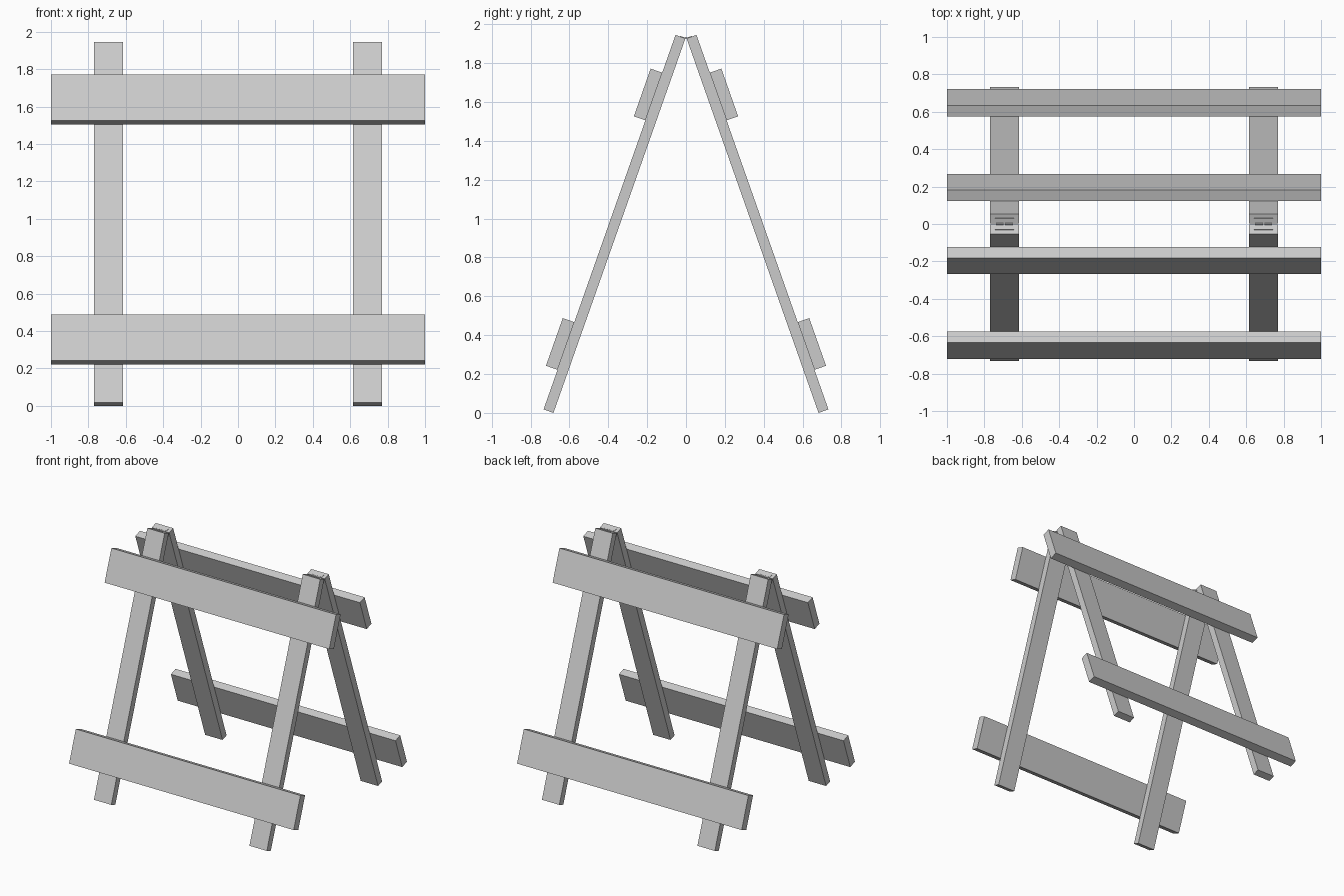
import bpy, bmesh, math
from mathutils import Vector

if "Cube" in bpy.data.objects:
    bpy.data.objects.remove(bpy.data.objects["Cube"])

A = math.radians(19.41)                          # lean of each side frame
UP = Vector((0, -math.sin(A), math.cos(A)))      # along the leg
OUT = Vector((0, math.cos(A), math.sin(A)))      # away from the inner leg face
FOOT = Vector((0, 0.682, 0))                     # inner bottom edge of back leg
LEG_LEN, LEG_T, LEG_W, LEG_X = 2.043, 0.054, 0.155, 0.6925


def slab(name, x0, x1, s0, s1, t0, t1, side):
    """Box in the leaning frame; side=1 back, side=-1 front."""
    bm = bmesh.new()
    bmesh.ops.create_cube(bm, size=1)
    for v in bm.verts:
        x = x0 if v.co.x < 0 else x1
        s = s0 if v.co.z < 0 else s1
        t = t0 if v.co.y < 0 else t1
        p = FOOT + UP * s + OUT * t
        v.co = (x, p.y * side, p.z)
    bmesh.ops.recalc_face_normals(bm, faces=bm.faces)
    me = bpy.data.meshes.new(name)
    bm.to_mesh(me)
    bm.free()
    ob = bpy.data.objects.new(name, me)
    bpy.context.collection.objects.link(ob)
    return ob


for side, label in ((-1, "front"), (1, "back")):
    # legs with a thin hinge leaf on each upper end
    for cx, lr in ((-LEG_X, "left"), (LEG_X, "right")):
        slab(f"{label}_leg_{lr}", cx - LEG_W / 2, cx + LEG_W / 2,
             0, LEG_LEN, 0, LEG_T, side)
        slab(f"{label}_hinge_leaf_{lr}", cx - 0.05, cx + 0.05,
             LEG_LEN - 0.001, LEG_LEN + 0.003, 0, 0.03, side)
    # cross boards on the outer leg faces
    for s, level in ((0.216, "lower"), (1.577, "upper")):
        slab(f"{label}_board_{level}", -1, 1, s, s + 0.26,
             LEG_T, LEG_T + 0.063, side)

# hinge barrels between the leg tops
for cx, lr in ((-LEG_X, "left"), (LEG_X, "right")):
    for k, dx in enumerate((-0.025, 0.025)):
        bpy.ops.mesh.primitive_cylinder_add(
            vertices=12, radius=0.006, depth=0.042,
            location=(cx + dx, 0, 1.929), rotation=(0, math.pi / 2, 0))
        bpy.context.object.name = f"hinge_barrel_{lr}_{k + 1}"
        bpy.ops.object.shade_smooth_by_angle()
